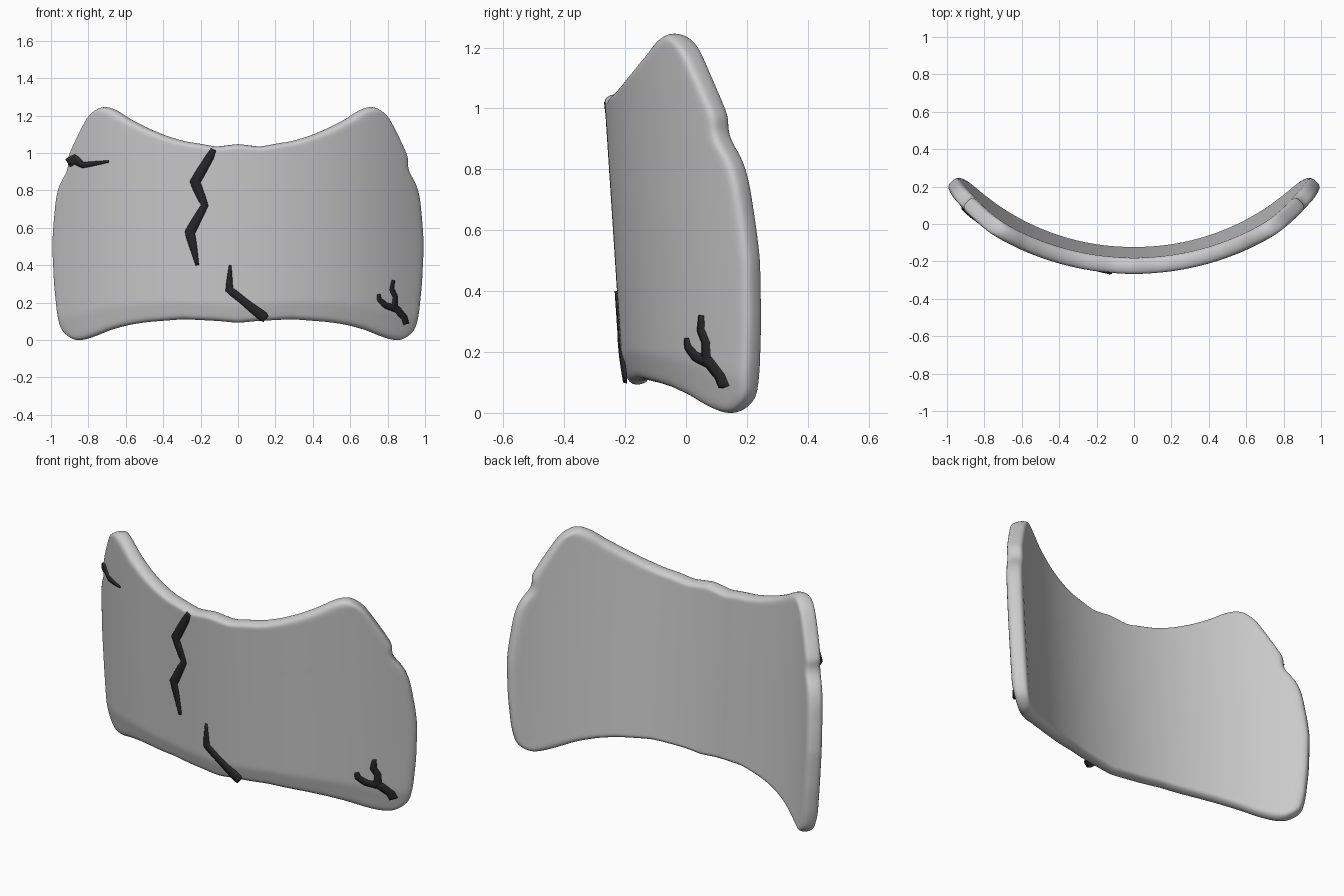
import bpy, bmesh, math

if "Cube" in bpy.data.objects:
    bpy.data.objects.remove(bpy.data.objects["Cube"])

R = 1.35          # curvature radius of the plate's middle layer
HALF = 0.043      # half thickness


def material(name, rgb):
    m = bpy.data.materials.new(name)
    m.diffuse_color = (*rgb, 1)
    m.use_nodes = True
    m.node_tree.nodes["Principled BSDF"].inputs["Base Color"].default_value = m.diffuse_color
    return m


def interp(pts, t):
    for (a, p), (b, q) in zip(pts, pts[1:]):
        if t <= b:
            return p + (q - p) * max(0, t - a) / (b - a)
    return pts[-1][1]


def surface(x, z, off):
    """Point on a leaning cylinder; positive off is toward the front."""
    r = R + off
    lean = -0.225 + 0.065 * (1.03 - z)
    return (x, lean + R - math.sqrt(r * r - x * x), z)


def finish(bm, name, mat):
    bmesh.ops.recalc_face_normals(bm, faces=bm.faces)
    me = bpy.data.meshes.new(name)
    bm.to_mesh(me)
    bm.free()
    me.materials.append(mat)
    ob = bpy.data.objects.new(name, me)
    bpy.context.collection.objects.link(ob)
    for p in me.polygons:
        p.use_smooth = True
    return ob


# Outline curves: half width by height, top and bottom height by distance from centre
SIDE = [(0, .895), (.03, .945), (.08, .963), (.15, .975), (.3, .99), (.5, 1.0), (.6, .995),
        (.76, .98), (.84, .96), (.89, .925), (.93, .912), (.975, .918), (1.06, .88),
        (1.16, .83), (1.21, .80), (1.245, .755)]
TOP = [(0, 1.045), (.12, 1.03), (.2, 1.045), (.3, 1.06), (.4, 1.09), (.5, 1.13),
       (.6, 1.18), (.67, 1.225), (.72, 1.245), (.76, 1.24)]
BOTTOM = [(0, .095), (.1, .105), (.3, .115), (.5, .10), (.6, .085), (.7, .06),
          (.8, .02), (.87, 0.0), (.9, 0.0)]
NU, NV = 48, 32


def outline_point(i, j, grow=0.0):
    u, v = 2 * i / NU - 1, j / NV
    zs = 1.245 * v
    w = interp(SIDE, zs)
    lo = interp(BOTTOM, abs(u) * .895)
    hi = interp(TOP, abs(u) * .755)
    z = lo + (hi - lo) * v
    x = u * w
    if i in (0, NU):
        x += math.copysign(grow, u)
    if j in (0, NV):
        z += grow if j else -grow
    return x, z


def build_plate(mat):
    bm = bmesh.new()

    def layer_vert(i, j, off, grow):
        x, z = outline_point(i, j, grow)
        if off > 0 and j < 3:                       # softer lower front lip
            off -= 0.006 * (3 - j)
        return bm.verts.new(surface(x * (R + off) / (R + HALF), z, off))

    front, back = [
        {(i, j): layer_vert(i, j, off, -.006) for i in range(NU + 1) for j in range(NV + 1)}
        for off in (HALF, -HALF)]
    for grid in (front, back):
        for i in range(NU):
            for j in range(NV):
                bm.faces.new([grid[k] for k in ((i, j), (i + 1, j), (i + 1, j + 1), (i, j + 1))])
    # Rounded rim with a middle loop
    ring = ([(i, 0) for i in range(NU)] + [(NU, j) for j in range(NV)] +
            [(i, NV) for i in range(NU, 0, -1)] + [(0, j) for j in range(NV, 0, -1)])
    mid = {k: layer_vert(*k, 0, .008) for k in ring}
    for a, b in zip(ring, ring[1:] + ring[:1]):
        bm.faces.new([front[a], front[b], mid[b], mid[a]])
        bm.faces.new([mid[a], mid[b], back[b], back[a]])
    ob = finish(bm, "curved_plate", mat)
    sub = ob.modifiers.new("soften", 'SUBSURF')
    sub.levels = sub.render_levels = 2


def build_crack(name, pts, mat):
    """Thin raised ribbon; each point is x, z, width."""
    fine = []
    for a, b in zip(pts, pts[1:]):
        fine += [tuple(p + (q - p) * k / 4 for p, q in zip(a, b)) for k in range(4)]
    fine.append(pts[-1])
    bm = bmesh.new()
    rows = []
    for n, (x, z, w) in enumerate(fine):
        a, b = fine[max(n - 1, 0)], fine[min(n + 1, len(fine) - 1)]
        dx, dz = b[0] - a[0], b[1] - a[1]
        length = math.hypot(dx, dz)
        nx, nz = -dz / length * w / 2, dx / length * w / 2
        section = [(1, -.006), (.85, .005), (0, .008), (-.85, .005), (-1, -.006)]
        rows.append([bm.verts.new(surface(x + nx * s, z + nz * s, HALF + h)) for s, h in section])
    for p, q in zip(rows, rows[1:]):
        for k in range(4):
            bm.faces.new([p[k], p[k + 1], q[k + 1], q[k]])
    for row in (rows[0], rows[-1]):
        bm.faces.new(row)
    finish(bm, name, mat)


grey = material("light_grey", (.6, .6, .6))
dark = material("charcoal", (.02, .02, .02))
build_plate(grey)
build_crack("upper_crack", [(-.13, 1.02, .03), (-.15, .98, .048), (-.23, .845, .062), (-.178, .72, .042),
                            (-.258, .575, .06), (-.235, .48, .04), (-.218, .40, .02)], dark)
build_crack("lower_crack", [(-.042, .40, .014), (-.047, .27, .046), (.04, .2, .045),
                            (.135, .125, .055), (.15, .112, .04)], dark)
build_crack("side_crack", [(-.91, .945, .05), (-.875, .967, .055), (-.83, .935, .035),
                           (-.76, .945, .025), (-.69, .955, .012)], dark)
build_crack("corner_crack", [(.9, .085, .03), (.89, .12, .036), (.85, .165, .042), (.79, .185, .036),
                             (.757, .215, .03), (.752, .245, .018)], dark)
build_crack("corner_branch", [(.838, .165, .04), (.842, .23, .03), (.824, .27, .03),
                              (.83, .32, .018)], dark)
